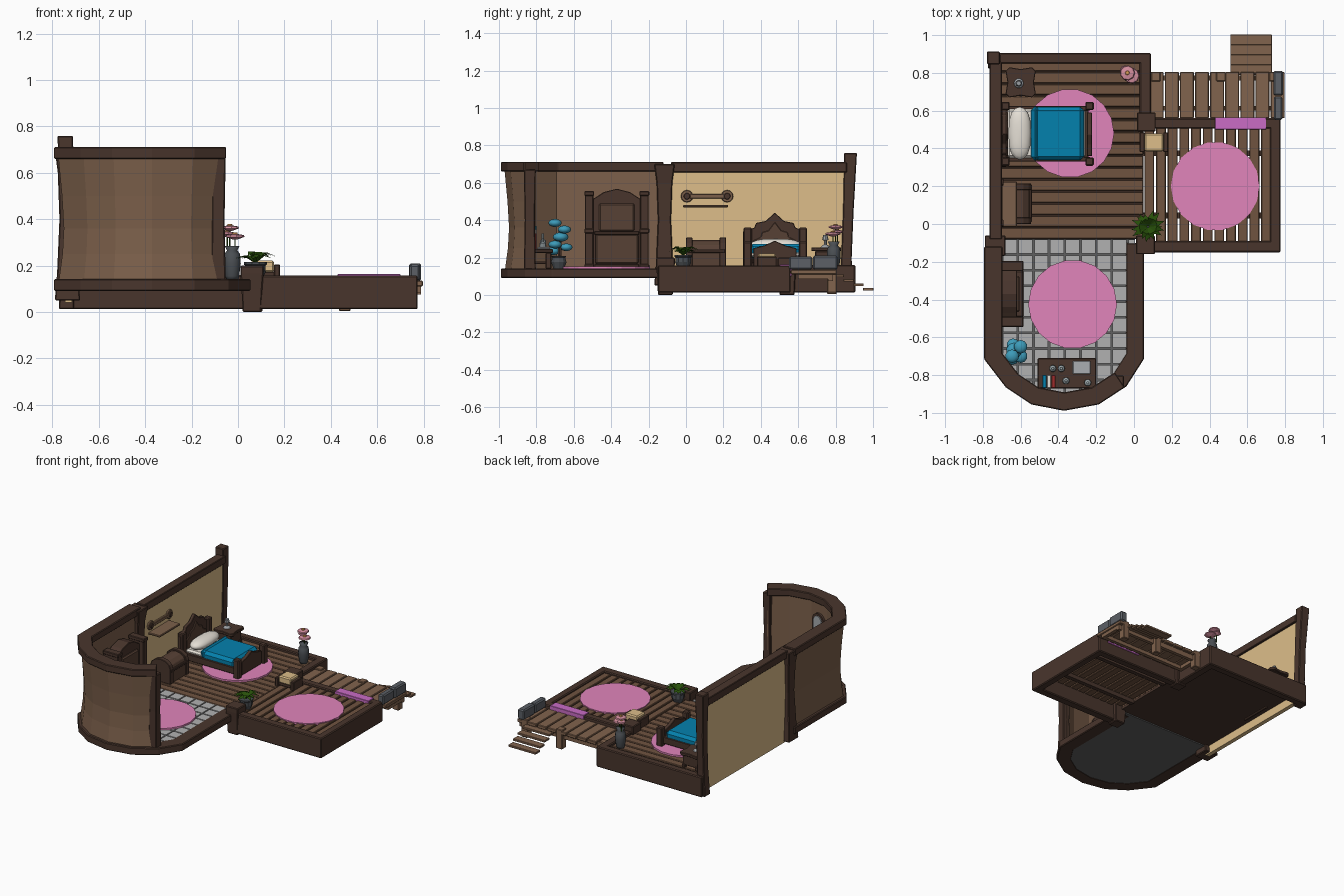
import bpy, bmesh, math, random
from mathutils import Vector, Matrix

if "Cube" in bpy.data.objects:
    bpy.data.objects.remove(bpy.data.objects["Cube"])
random.seed(4)
mats = {}
DARK, PLANK, DECK, WALL, CREAM = '4a3830', '6f5442', '80634e', '7b604c', 'dcbc88'
PINK, TILE, GREY, BLUE, TEAL, GREEN = 'e084ba', 'b0b0b0', '4c5054', '0c80ac', '3f9ab8', '2c5212'


def finish(name, color, bm, bevel=0, smooth=False):
    bmesh.ops.recalc_face_normals(bm, faces=bm.faces)
    me = bpy.data.meshes.new(name)
    bm.to_mesh(me)
    bm.free()
    ob = bpy.data.objects.new(name, me)
    bpy.context.collection.objects.link(ob)
    if color not in mats:
        m = mats[color] = bpy.data.materials.new('mat_' + color)
        m.diffuse_color = [(int(color[i:i + 2], 16) / 255) ** 2.2 for i in (0, 2, 4)] + [1]
        m.use_nodes = True
        m.node_tree.nodes["Principled BSDF"].inputs["Base Color"].default_value = m.diffuse_color
    me.materials.append(mats[color])
    if bevel:
        b = ob.modifiers.new('bevel', 'BEVEL')
        b.width, b.segments = bevel, 1
    if smooth:
        for p in me.polygons:
            p.use_smooth = True
    return ob


def boxes(name, color, dims, bevel=0.004):
    bm = bmesh.new()
    for x0, x1, y0, y1, z0, z1 in dims:
        m = Matrix.Translation(((x0 + x1) / 2, (y0 + y1) / 2, (z0 + z1) / 2)) @ Matrix.Diagonal((x1 - x0, y1 - y0, z1 - z0, 1))
        bmesh.ops.create_cube(bm, size=1, matrix=m)
    return finish(name, color, bm, bevel)


def skin(name, color, rings, bevel=0, smooth=False):
    """Join closed rings of points and cap both ends."""
    bm = bmesh.new()
    vs = [[bm.verts.new(p) for p in r] for r in rings]
    n = len(rings[0])
    for a, b in zip(vs, vs[1:]):
        for i in range(n):
            bm.faces.new((a[i], a[(i + 1) % n], b[(i + 1) % n], b[i]))
    bm.faces.new(vs[0])
    bm.faces.new(vs[-1])
    return finish(name, color, bm, bevel, smooth)


def prism(name, color, pts, a, b, axis='x', bevel=0.003):
    put = {'x': lambda p, t: (t, p[0], p[1]), 'y': lambda p, t: (p[0], t, p[1]), 'z': lambda p, t: (p[0], p[1], t)}[axis]
    return skin(name, color, [[put(p, t) for p in pts] for t in (a, b)], bevel)


def lathe(name, color, x, y, prof, n=12, smooth=False):
    ang = [2 * math.pi * i / n for i in range(n)]
    return skin(name, color, [[(x + r * math.cos(t), y + r * math.sin(t), z) for t in ang] for r, z in prof], 0, smooth)


def post(name, levels):
    skin(name, DARK, [[(x + i * h, y + j * h, z) for i, j in ((-1, -1), (1, -1), (1, 1), (-1, 1))] for x, y, z, h in levels], 0.005)


def sweep(name, color, path, section, bevel=0):
    """Mitred sweep of an (outward offset, height) section along a flat path."""
    P = [Vector(p) for p in path]
    rings = []
    for i, p in enumerate(P):
        ns = [Vector((d.y, -d.x)) for d in [(P[k + 1] - P[k]).normalized() for k in (i - 1, i) if 0 <= k < len(P) - 1]]
        n = sum(ns, Vector((0, 0))).normalized()
        n /= n.dot(ns[0])
        rings.append([(*(p + n * o), z) for o, z in section])
    return skin(name, color, rings, bevel)


def planks(name, color, x0, x1, y0, y1, z, n, along, gap):
    d = []
    for i in range(n):
        a, b = i / n, (i + 1) / n
        if along == 'x':
            d.append((x0, x1, y0 + (y1 - y0) * a + gap / 2, y0 + (y1 - y0) * b - gap / 2, z - 0.025, z))
        else:
            d.append((x0 + (x1 - x0) * a + gap / 2, x0 + (x1 - x0) * b - gap / 2, y0, y1, z - 0.025, z))
    boxes(name, color, d, 0.004)


# Rounded room: low kerb, concave wall, cap rail, tiled floor
path = [(-.745, -.12), (-.745, -.7), (-.645, -.83), (-.525, -.91), (-.37, -.94), (-.205, -.91), (-.075, -.825), (.005, -.7), (.005, -.1)]
rect = lambda w, a, b: [(-w, a), (w, a), (w, b), (-w, b)]
sweep('round_room_kerb', DARK, path, rect(.048, .09, .142), .005)
sweep('round_room_wall', WALL, path[:7], [(-.025, .13), (.028, .13), (.012, .25), (.006, .36), (.014, .5), (.03, .67), (-.025, .67)])
sweep('round_room_cap', DARK, path[:7], rect(.048, .66, .712), .005)
post('wall_end_post', [(-.085, -.835, .13, .032), (-.085, -.835, .4, .027), (-.085, -.835, .67, .032)])
prism('tile_bed', '606060', path[1:8] + [(.005, -.08), (-.745, -.08)], .092, .13, 'z', 0)
bm = bmesh.new()
for i in range(10):
    for j in range(10):
        m = Matrix.Translation((-.74 + .083 * i, -.12 - .083 * j, .134)) @ Matrix.Diagonal((.074, .074, .012, 1))
        bmesh.ops.create_cube(bm, size=1, matrix=m)
for a, b in zip(path, path[1:]):
    bmesh.ops.bisect_plane(bm, geom=bm.verts[:] + bm.edges[:] + bm.faces[:], plane_co=(*a, 0),
                           plane_no=(b[1] - a[1], a[0] - b[0], 0), clear_outer=True)
finish('floor_tiles', TILE, bm)

# Arched window on the inside of the rounded wall
for nm, c, w, t in (('window_frame', DARK, .055, .015), ('window_pane', 'a8acb0', .038, .022)):
    arch = [(-w, -.1 + .055 - w), (w, -.1 + .055 - w)] + [(w * math.cos(k * math.pi / 8), .05 + w * math.sin(k * math.pi / 8)) for k in range(9)]
    o = prism(nm, c, arch, -.01, t, 'y', 0)
    o.location, o.rotation_euler = (-.445, -.9, .48), (0, 0, -.19)

# Bedroom floor, side wall and beams
planks('bedroom_planks', PLANK, -.72, .05, -.08, .87, .14, 15, 'x', .006)
boxes('bedroom_subfloor', DARK, [(-.72, .05, -.08, .86, .1, .118)], 0)
boxes('bedroom_side_wall', CREAM, [(-.745, -.715, -.1, .87, .04, .67)], 0)
boxes('bedroom_wall_cap', DARK, [(-.765, -.7, -.08, .86, .655, .71)])
boxes('bedroom_beams', DARK, [(-.76, .09, .85, .905, .012, .16), (.03, .09, .53, .905, .012, .16)], .006)
post('back_corner_post', [(-.74, .855, .012, .033), (-.735, .858, .2, .028), (-.735, .868, .45, .028), (-.745, .88, .76, .034)])
post('middle_wall_post', [(-.735, -.115, .05, .055), (-.735, -.115, .17, .045), (-.735, -.115, .4, .035), (-.735, -.115, .6, .042), (-.735, -.115, .7, .055)])

# Side room floor with frame and doorstep
planks('side_room_planks', PLANK, .05, .73, -.11, .52, .145, 11, 'y', .01)
boxes('side_room_joists', DARK, [(.05, .73, y, y + .03, .09, .12) for y in (.03, .36)], 0)
boxes('side_room_beams', DARK, [(.08, .775, -.15, -.09, .012, .158), (.72, .775, -.15, .56, .012, .158), (.09, .775, .505, .56, .012, .158)], .006)
boxes('doorstep', 'c86cc4', [(.43, .7, .5, .565, .1, .164)], .002)
for x, y in ((.065, .54), (.06, -.11)):
    post('stub_post', [(x, y, 0, .04), (x, y, .1, .045), (x, y, .165, .05), (x, y, .2, .05)])

# Deck with steps and stone parapet
planks('deck_planks', DECK, .08, .8, .56, .805, .135, 9, 'y', .006)
boxes('deck_frame', DECK, [(.09, .79, .76, .785, .075, .112), (.09, .79, .6, .625, .085, .112), (.09, .115, .6, .78, .085, .112), (.765, .79, .6, .78, .085, .112)], 0)
boxes('deck_posts', DECK, [(x - .025, x + .025, .755, .805, z, .145) for x, z in ((.115, .02), (.46, .004), (.74, .012))])
boxes('steps', DECK, [(.51, .73, .79 + .0525 * i, .845 + .0525 * i, .095 - .024 * i, .11 - .024 * i) for i in range(4)], .002)
boxes('stone_blocks', '5c6066', [(.74, .785, .55, .675, .135, .205), (.738, .79, .68, .81, .135, .21)], .008)

# Round rugs
for x, y in ((-.34, .48), (.43, .2), (-.325, -.425)):
    lathe('round_rug', PINK, x, y, [(.235, .138), (.235, .152)], 18)

# Bed
half = [(.17, .14), (.17, .34), (.11, .36), (.1, .385), (.05, .395), (0, .44)]
arch = lambda s, c, dz=0: [(c + s * a, b + dz) for a, b in half] + [(c - s * a, b + dz) for a, b in half[-2::-1]]
prism('bed_headboard', DARK, arch(1, .475), -.7, -.675)
prism('bed_headboard_panel', '584338', arch(.68, .475, -.05), -.68, -.666)
boxes('bed_posts', DARK, [(x - .022, x + .022, y - .022, y + .022, .14, z) for x, z in ((-.68, .36), (-.235, .285)) for y in (.33, .625)], .006)
boxes('bed_frame', DARK, [(-.68, -.23, .33, .355, .165, .215), (-.68, -.23, .6, .625, .165, .215), (-.67, -.24, .35, .605, .17, .2)])
prism('bed_footboard', DARK, [(.36, .155), (.36, .25), (.42, .265), (.475, .29), (.53, .265), (.59, .25), (.59, .155)], -.25, -.222)
boxes('mattress', 'e4ded4', [(-.67, -.26, .35, .61, .2, .235)], .012)
boxes('blanket', BLUE, [(-.53, -.265, .338, .62, .195, .262), (-.545, -.5, .335, .623, .2, .272)], .02)
bm = bmesh.new()
bmesh.ops.create_uvsphere(bm, u_segments=16, v_segments=10, radius=1, matrix=Matrix.Translation((-.605, .48, .265)) @ Matrix.Diagonal((.06, .14, .036, 1)))
for v in bm.verts:
    v.co.y = .48 + .14 * math.copysign(abs((v.co.y - .48) / .14) ** .7, v.co.y - .48)
finish('pillow', 'e4ded4', bm, 0, True)

# Nightstand with lamp
prism('nightstand_top', DARK, [(-.68, .69), (-.66, .67), (-.6, .68), (-.54, .67), (-.52, .69), (-.53, .75), (-.52, .81), (-.54, .83), (-.6, .82), (-.66, .83), (-.68, .81), (-.67, .75)], .235, .255, 'z')
boxes('nightstand_body', DARK, [(-.66, -.54, .69, .81, .16, .235)] + [(x, x + .025, y, y + .025, .14, .17) for x in (-.665, -.56) for y in (.685, .79)])
lathe('bedside_lamp', '9a9ea2', -.61, .745, [(.026, .255), (.022, .262), (.008, .27), (.008, .29), (.018, .295), (.012, .32)], 10)

# Domed chest under the scroll shelf
dome = [(-.7, .14), (-.55, .14), (-.55, .235)] + [(-.625 + .075 * math.cos(k * math.pi / 6), .235 + .06 * math.sin(k * math.pi / 6)) for k in range(1, 6)] + [(-.7, .235)]
prism('chest', '584338', dome, .02, .2, 'y')
for y in (0, .18):
    prism('chest_band', DARK, [(-.625 + (x + .625) * 1.08, z + (.012 if z > .2 else 0)) for x, z in dome], y, y + .035, 'y')
boxes('chest_rim', DARK, [(-.7, -.541, .01, .21, .225, .245)])
boxes('wall_shelf', WALL, [(-.715, -.62, -.015, .225, .468, .482)])
boxes('shelf_rail', WALL, [(-.715, -.695, .02, .22, .515, .54)])
for y in (.005, .22):
    for r, x in ((.033, -.7), (.018, -.69)):
        o = prism('shelf_scroll', WALL if r > .02 else DARK, [(y + r * math.cos(k * math.pi / 6), .528 + r * math.sin(k * math.pi / 6)) for k in range(12)], -.715, x)

# Tall cabinet in the rounded room
prism('cabinet_back', DARK, [(-.52, .15), (-.52, .5), (-.47, .53), (-.44, .55), (-.37, .568), (-.3, .55), (-.27, .53), (-.22, .5), (-.22, .15)], -.71, -.62)
boxes('cabinet_posts', DARK, [(-.71, -.59, y, y + .045, .14, .54) for y in (-.54, -.245)] + [(-.71, -.585, y - .004, y + .049, z, z + .025) for y in (-.54, -.245) for z in (.14, .33, .53)])
boxes('cabinet_doors', '584338', [(-.63, -.605, -.465, -.275, .34, .49), (-.63, -.595, -.485, -.255, .165, .325)], .008)
boxes('cabinet_ledge', DARK, [(-.64, -.585, -.49, -.25, .145, .165), (-.64, -.59, -.49, -.25, .322, .34)])

# Work table with books, bottles and tray
boxes('work_table', DARK, [(-.51, -.2, -.87, -.71, .225, .245)] + [(x, x + .03, y, y + .03, .14, .225) for x in (-.5, -.24) for y in (-.85, -.75)] + [(-.49, -.22, -.84, -.73, .165, .18)])
for i, c in enumerate((BLUE, 'e8e4dc', '9c3030')):
    boxes('book', c, [(-.485 + .024 * i, -.464 + .024 * i, -.868, -.8, .245, .37 - .02 * i)], .002)
boxes('tray', 'a8acb0', [(-.325, -.23, -.795, -.725, .245, .256)])
for x, y, s in ((-.43, -.765, 1), (-.385, -.765, .7), (-.36, -.83, .8), (-.245, -.84, .6)):
    lathe('bottle', '9aa6aa', x, y, [(.017, .245), (.019, .26), (.017, .245 + .045 * s), (.007, .245 + .055 * s), (.007, .245 + .085 * s)], 10)

# Stool with cushion
boxes('stool_frame', DARK, [(x, x + .026, .38, .485, .14, .205) for x in (.03, .155)] + [(.05, .16, .39, .475, .15, .175)])
boxes('stool_cushion', CREAM, [(.056, .156, .385, .48, .17, .222)], .008)

# Vase with flowers
lathe('flower_vase', GREY, -.025, .79, [(.025, .14), (.03, .155), (.037, .21), (.034, .25), (.022, .265), (.032, .285)], 12, True)
for dx, dy, z, r in ((-.01, .01, .365, .04), (.012, -.005, .328, .042), (-.022, .02, .34, .03)):
    lathe('flower_stem', GREEN, -.025 + dx, .79 + dy, [(.003, .27), (.003, z)], 6)
    lathe('flower_petals', 'd890a0', -.025 + dx, .79 + dy, [(.008, z - .016), (r, z - .004), (r * .9, z + .004), (r * .3, z + .008)], 9)
    lathe('flower_heart', 'e0a058', -.025 + dx, .79 + dy, [(r * .35, z), (r * .25, z + .014)], 8)

# Fern in pot
lathe('fern_pot', GREY, .075, -.015, [(.03, .14), (.045, .175), (.043, .2), (.05, .205), (.05, .215)], 10)
bm = bmesh.new()
for i in range(16):
    a, L, up = i * 2.4, random.uniform(.065, .1), random.uniform(.03, .055)
    d, s = Vector((math.cos(a), math.sin(a), 0)), Vector((-math.sin(a), math.cos(a), 0))
    at = lambda t, w: bm.verts.new(Vector((.075, -.015, .21)) + d * L * t + s * w + Vector((0, 0, up * math.sin(t * 2.5))))
    b, l, m, r, t = at(0, 0), at(.5, .016), at(.5, 0), at(.5, -.016), at(1, 0)
    for f in ((b, m, l), (b, r, m), (l, m, t), (m, r, t)):
        bm.faces.new(f)
finish('fern_leaves', GREEN, bm)

# Cloud-shaped teal tree in pot
lathe('tree_pot', GREY, -.63, -.68, [(.03, .14), (.043, .175), (.036, .2), (.042, .208)], 10)
lathe('tree_trunk', DARK, -.63, -.675, [(.012, .2), (.008, .36)], 6)
bm = bmesh.new()
for x, y, z, r in ((-.645, -.7, .385, .036), (-.6, -.65, .35, .036), (-.635, -.67, .31, .042), (-.6, -.7, .27, .036), (-.64, -.64, .255, .034), (-.645, -.71, .235, .036)):
    bmesh.ops.create_uvsphere(bm, u_segments=10, v_segments=6, radius=r, matrix=Matrix.Translation((x, y, z)) @ Matrix.Diagonal((1, 1, .6, 1)))
finish('tree_leaf_clouds', TEAL, bm, 0, True)
